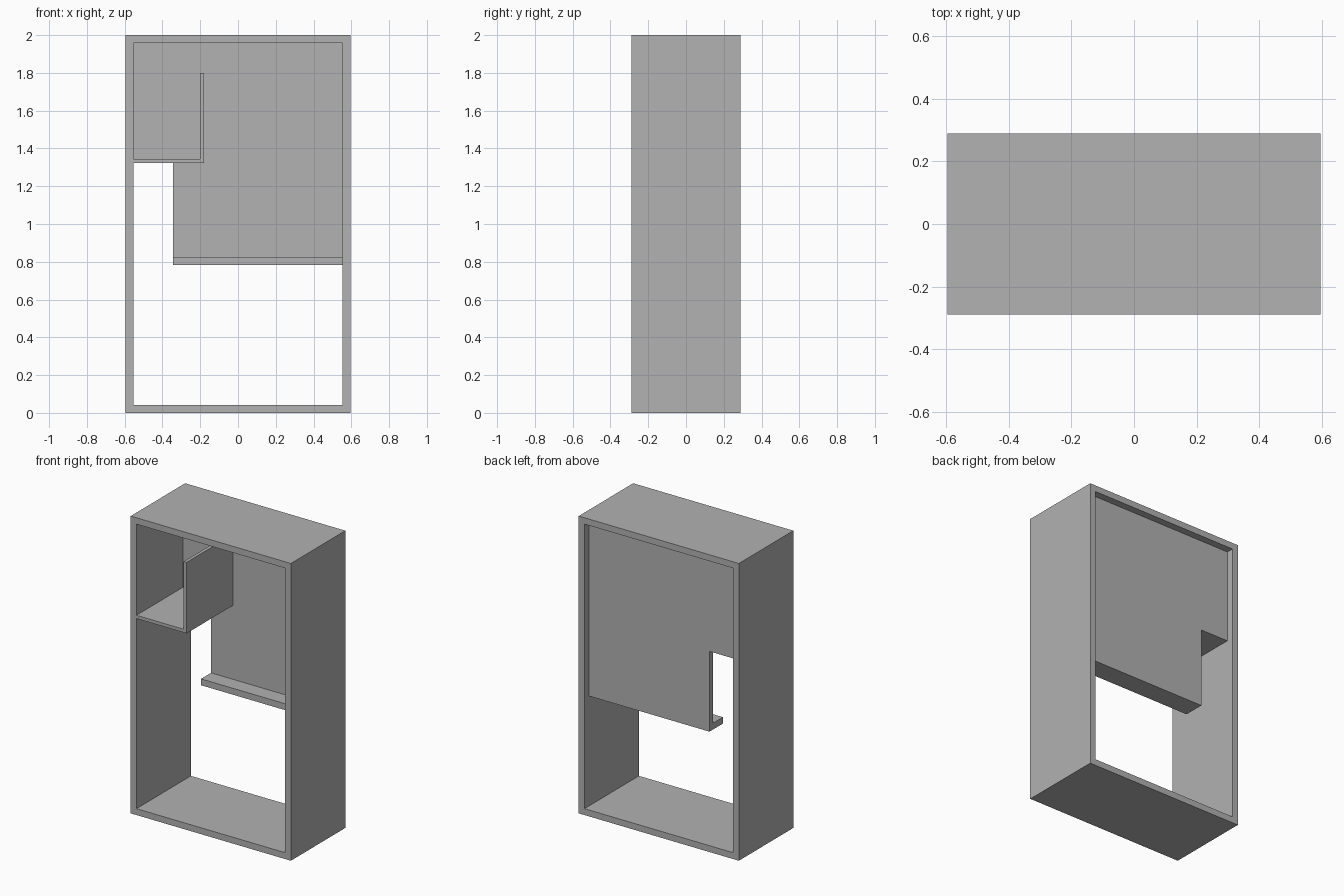
import bpy
import bmesh

cube = bpy.data.objects.get("Cube")
if cube:
    bpy.data.objects.remove(cube, do_unlink=True)

grey = bpy.data.materials.new("plain_grey")
grey.use_nodes = True
colour = (0.445, 0.445, 0.445, 1)
grey.diffuse_color = colour
grey.node_tree.nodes["Principled BSDF"].inputs["Base Color"].default_value = colour


def board(name, outline, front, back):
    """Extrude an x-z outline from the front depth to the back depth."""
    bm = bmesh.new()
    face = bm.faces.new([bm.verts.new((x, front, z)) for x, z in outline])
    extruded = bmesh.ops.extrude_face_region(bm, geom=[face])["geom"]
    moved = [v for v in extruded if isinstance(v, bmesh.types.BMVert)]
    bmesh.ops.translate(bm, verts=moved, vec=(0, back - front, 0))
    bmesh.ops.recalc_face_normals(bm, faces=bm.faces)
    mesh = bpy.data.meshes.new(name)
    bm.to_mesh(mesh)
    bm.free()
    mesh.materials.append(grey)
    obj = bpy.data.objects.new(name, mesh)
    bpy.context.collection.objects.link(obj)
    return obj


def rect(x0, x1, z0, z1):
    return [(x0, z0), (x1, z0), (x1, z1), (x0, z1)]


W, D, H, T = 0.596, 0.289, 2.0, 0.043   # half width, half depth, height, thickness
IN = W - T                              # inner half width
PANEL_FRONT, PANEL_BACK = 0.203, 0.24
NOTCH_X, NOTCH_Z, LOW_Z = -0.343, 1.322, 0.782

# Open outer case
board("bottom_board", rect(-W, W, 0, T), -D, D)
board("top_board", rect(-W, W, H - T, H), -D, D)
for side, s in (("left", 1), ("right", -1)):
    board(side + "_side", rect(*sorted((s * IN, s * W)), T, H - T), -D, D)

# Notched back panel, set in from the rear
board("back_panel", [(NOTCH_X, LOW_Z), (IN, LOW_Z), (IN, H - T), (-IN, H - T),
                     (-IN, NOTCH_Z), (NOTCH_X, NOTCH_Z)], PANEL_FRONT, PANEL_BACK)

# Narrow ledge along the foot of the panel
board("ledge", rect(NOTCH_X, IN, LOW_Z, LOW_Z + T), 0.097, PANEL_FRONT)

# Upper compartment: thin shelf with an upright divider
board("compartment_shelf", rect(-IN, -0.18, NOTCH_Z, NOTCH_Z + 0.022), -D, PANEL_FRONT)
board("compartment_divider", rect(-0.202, -0.18, NOTCH_Z + 0.022, 1.8), -D, PANEL_FRONT)
